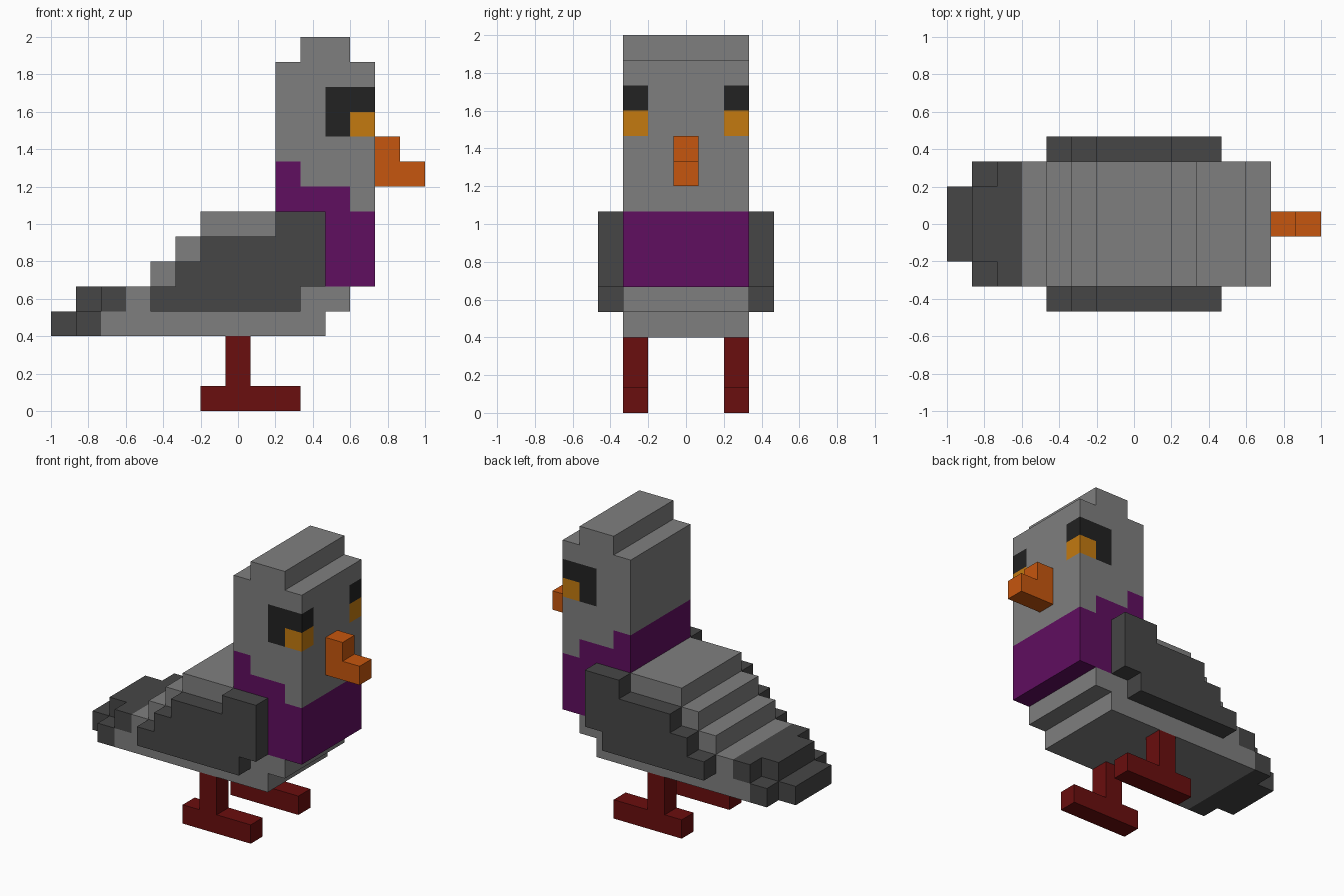
import bpy
import bmesh
from mathutils import Vector

if "Cube" in bpy.data.objects:
    bpy.data.objects.remove(bpy.data.objects["Cube"], do_unlink=True)

U = 2 / 15  # edge length of one block; parts are laid out in block units


def linear(c):
    c /= 255
    return c / 12.92 if c <= 0.04045 else ((c + 0.055) / 1.055) ** 2.4


def material(name, r, g, b):
    m = bpy.data.materials.new(name)
    m.use_nodes = True
    col = (linear(r), linear(g), linear(b), 1)
    m.diffuse_color = col
    m.node_tree.nodes["Principled BSDF"].inputs["Base Color"].default_value = col
    return m


GREY = material("light grey", 127, 127, 127)
DARK = material("dark grey", 70, 70, 70)
BLACK = material("eye black", 34, 34, 34)
PURPLE = material("neck purple", 96, 14, 96)
ORANGE = material("beak orange", 198, 86, 14)
AMBER = material("eye amber", 195, 122, 16)
RED = material("leg red", 106, 14, 14)


def slab(name, outline, y0, y1, mats, cuts=(), rule=None):
    """Extrude an x-z outline from y0 to y1, cut it along planes, colour by rule."""
    bm = bmesh.new()
    face = bm.faces.new([bm.verts.new((x, y0, z)) for x, z in outline])
    out = bmesh.ops.extrude_face_region(bm, geom=[face])
    verts = [v for v in out["geom"] if isinstance(v, bmesh.types.BMVert)]
    bmesh.ops.translate(bm, verts=verts, vec=(0, y1 - y0, 0))
    for axis, pos in cuts:
        n = Vector((0, 0, 0))
        n[axis] = 1
        bmesh.ops.bisect_plane(bm, geom=bm.verts[:] + bm.edges[:] + bm.faces[:],
                               plane_co=n * pos, plane_no=n)
    bmesh.ops.recalc_face_normals(bm, faces=bm.faces)
    if rule:
        for f in bm.faces:
            f.material_index = rule(f.calc_center_median())
    for v in bm.verts:
        v.co = ((v.co.x - 7.5) * U, v.co.y * U, v.co.z * U)
    mesh = bpy.data.meshes.new(name)
    bm.to_mesh(mesh)
    bm.free()
    for m in mats:
        mesh.materials.append(m)
    obj = bpy.data.objects.new(name, mesh)
    bpy.context.collection.objects.link(obj)
    return obj


def rect(x0, x1, z0, z1):
    return [(x0, z0), (x1, z0), (x1, z1), (x0, z1)]


# Body with a stepped back
slab("body", [(2, 3), (11, 3), (11, 4), (12, 4), (12, 5), (9, 5), (9, 8), (6, 8),
              (6, 7), (5, 7), (5, 6), (4, 6), (4, 5), (3, 5), (3, 4), (2, 4)],
     -2.5, 2.5, [GREY])

# Tail: two layers, each narrowing at the tip
for layer in (0, 1):
    for part, x, half in (("tip", layer, 1.5), ("base", layer + 1, 2.5)):
        slab(f"tail_{part}_{'upper' if layer else 'lower'}",
             rect(x, x + 1, 3 + layer, 4 + layer), -half, half, [DARK])


# Head and neck: purple collar and two-tone eyes wrapping the front corners
def head_colour(c):
    if c.z < (10 if c.x < 10 else 9 if c.x < 12 else 8):
        return 1
    if 11 < c.z < 13 and c.x > 11 and abs(c.y) > 1.5:
        return 3 if c.z < 12 and c.x > 12 else 2
    return 0


head_cuts = ([(0, x) for x in (10, 11, 12)] + [(1, -1.5), (1, 1.5)]
             + [(2, z) for z in (8, 9, 10, 11, 12, 13)])
slab("head", rect(9, 13, 5, 14), -2.5, 2.5, [GREY, PURPLE, BLACK, AMBER],
     head_cuts, head_colour)
slab("crown", rect(10, 12, 14, 15), -2.5, 2.5, [GREY])

# Beak
slab("beak", [(13, 9), (15, 9), (15, 10), (14, 10), (14, 11), (13, 11)],
     -0.5, 0.5, [ORANGE])

# Wings and legs on both sides
wing = [(4, 4), (10, 4), (10, 5), (11, 5), (11, 8), (9, 8), (9, 7), (6, 7),
        (6, 6), (5, 6), (5, 5), (4, 5)]
leg = [(6, 0), (10, 0), (10, 1), (8, 1), (8, 3), (7, 3), (7, 1), (6, 1)]
for side, s in (("front", -1), ("back", 1)):
    slab(f"wing_{side}", wing, 2.5 * s, 3.5 * s, [DARK])
    slab(f"leg_{side}", leg, 1.5 * s, 2.5 * s, [RED])
